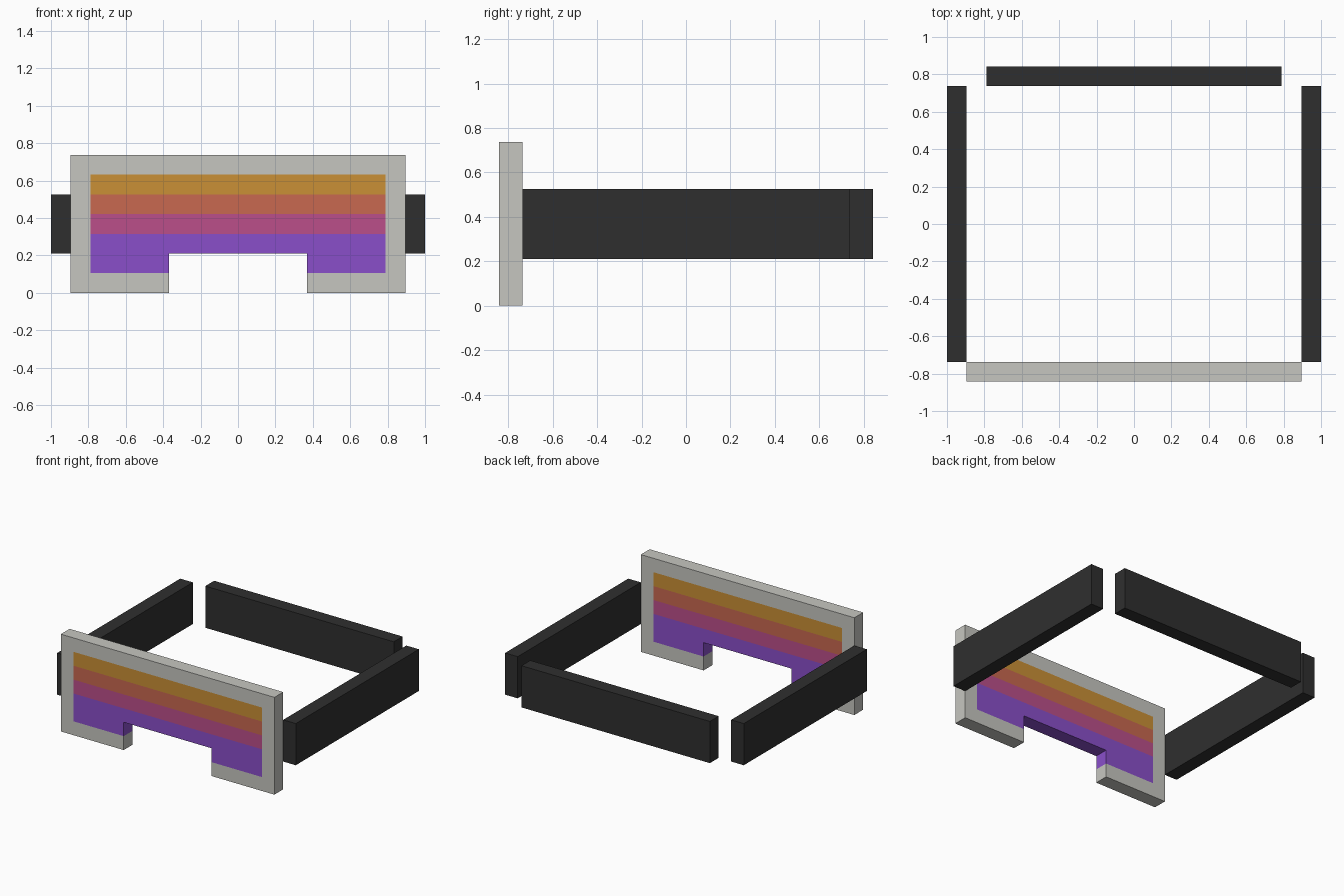
import bpy, bmesh

if "Cube" in bpy.data.objects:
    bpy.data.objects.remove(bpy.data.objects["Cube"])

U = 2 / 19  # one block of the model's grid


def material(name, rgb):
    """Flat colour from 0-255 sRGB values."""
    lin = [((c / 255 + 0.055) / 1.055) ** 2.4 for c in rgb]
    m = bpy.data.materials.new(name)
    m.diffuse_color = (*lin, 1)
    m.use_nodes = True
    m.node_tree.nodes["Principled BSDF"].inputs["Base Color"].default_value = m.diffuse_color
    return m


GREY = material("light grey", (198, 198, 192))
PURPLE = material("purple", (138, 79, 202))
MAGENTA = material("magenta", (187, 79, 138))
CORAL = material("coral", (200, 104, 80))
ORANGE = material("orange", (202, 144, 54))
DARK = material("charcoal", (47, 47, 47))


def add_object(name, bm, mats):
    bmesh.ops.recalc_face_normals(bm, faces=bm.faces)
    mesh = bpy.data.meshes.new(name)
    bm.to_mesh(mesh)
    bm.free()
    for m in mats:
        mesh.materials.append(m)
    ob = bpy.data.objects.new(name, mesh)
    bpy.context.collection.objects.link(ob)
    return ob


def bar(name, lo, hi):
    """Box between two corners given in blocks."""
    bm = bmesh.new()
    bmesh.ops.create_cube(bm, size=1)
    for v in bm.verts:
        v.co = [U * (h if c > 0 else l) for c, l, h in zip(v.co, lo, hi)]
    return add_object(name, bm, [DARK])


# Dark side and back bars
bar("left_bar", (-9.5, -7, 2), (-8.5, 7, 5))
bar("right_bar", (8.5, -7, 2), (9.5, 7, 5))
bar("back_bar", (-7.5, 7, 2), (7.5, 8, 5))

# Front panel: cells on a coarse grid, with the notch left out
xs = [-8.5, -7.5, -3.5, 3.5, 7.5, 8.5]
Y0, Y1 = -8, -7


def solid(i, k):
    return 0 <= i < 5 and 0 <= k < 7 and not (i == 2 and k < 2)


bm = bmesh.new()


def quad(*pts):
    bm.faces.new([bm.verts.new([U * c for c in p]) for p in pts])


for i in range(5):
    for k in range(7):
        if not solid(i, k):
            continue
        a, b, z0, z1 = xs[i], xs[i + 1], k, k + 1
        for y in (Y0, Y1):
            quad((a, y, z0), (b, y, z0), (b, y, z1), (a, y, z1))
        for di, x in ((-1, a), (1, b)):
            if not solid(i + di, k):
                quad((x, Y0, z0), (x, Y1, z0), (x, Y1, z1), (x, Y0, z1))
        for dk, z in ((-1, z0), (1, z1)):
            if not solid(i, k + dk):
                quad((a, Y0, z), (b, Y0, z), (b, Y1, z), (a, Y1, z))
bmesh.ops.remove_doubles(bm, verts=bm.verts, dist=0.0005)

# Colour bands run right through the panel, chosen by height
for f in bm.faces:
    c = f.calc_center_median() / U
    if abs(c.x) < 7.4 and 1.1 < c.z < 5.9:
        f.material_index = 1 if c.z < 3 else 2 if c.z < 4 else 3 if c.z < 5 else 4
add_object("front_panel", bm, [GREY, PURPLE, MAGENTA, CORAL, ORANGE])
